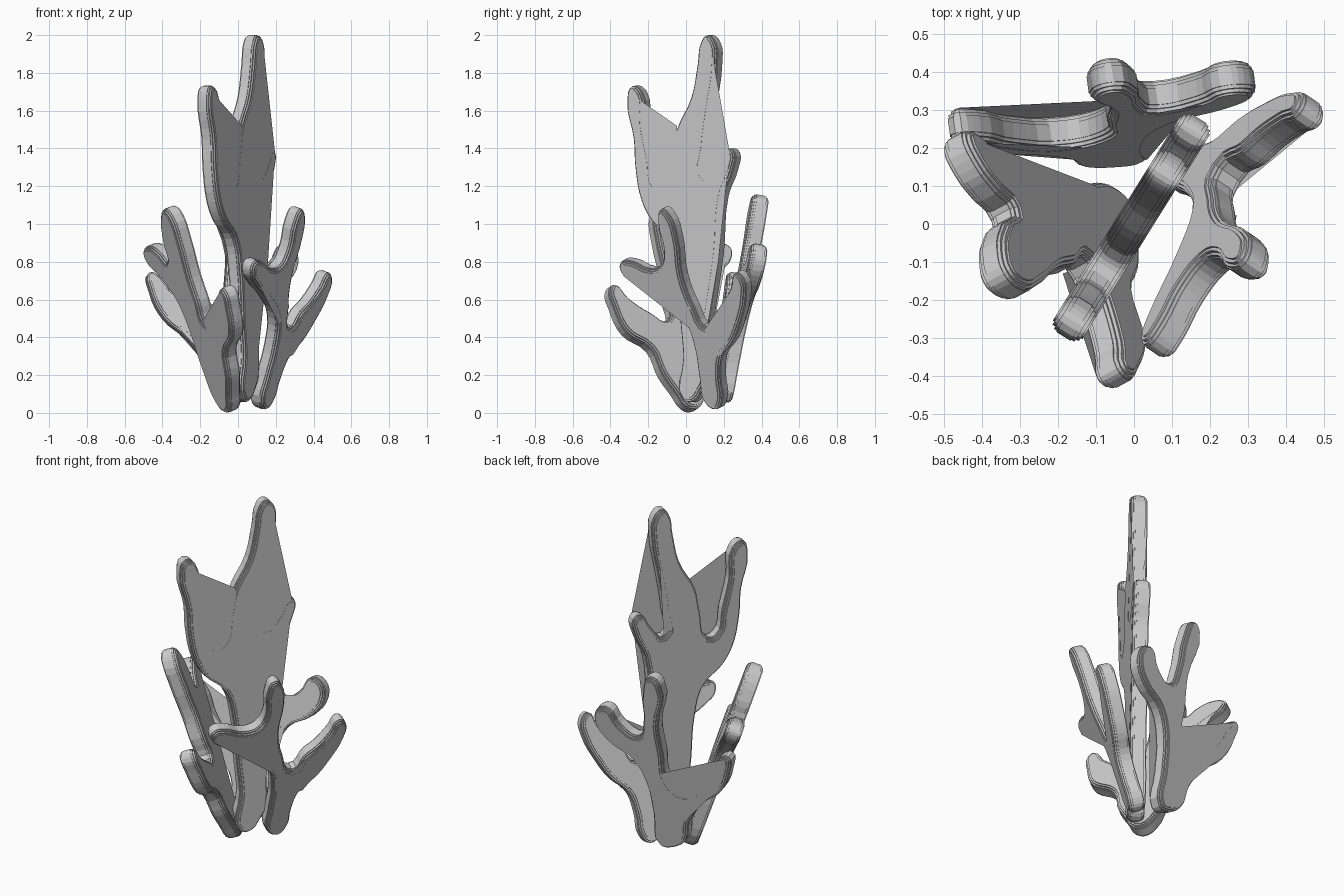
import bpy
from mathutils import Matrix, Vector

if "Cube" in bpy.data.objects:
    bpy.data.objects.remove(bpy.data.objects["Cube"])

BEVEL, FLAT = 0.034, 0.012          # stepped rim and half of its flat band
STEPS = [(1, .3), (.9, .3), (.9, .58), (.68, .58), (.68, .85), (.4, .85), (.4, 1)]

# Drawing planes: the (across, up) directions in which an outline is sketched
DIAG = (Vector((.53, .85, 0)), Vector((0, 0, 1)))
SIDE = (Vector((0, 1, 0)), Vector((0, 0, 1)))
FRONT_RIGHT = (Vector((.707, .707, 0)), Vector((-.323, .323, .89)))
BACK_LEFT = (Vector((-.707, -.707, 0)), Vector((.323, -.323, .89)))


def plate(name, view, origin, normal, outline, webs):
    """Branching slab lying in a tilted plane, plus flat webs between branches."""
    n, o = Vector(normal).normalized(), Vector(origin)
    u = Vector((0, 0, 1)).cross(n).normalized()
    v = n.cross(u)
    solve = Matrix((view[0], view[1], n)).inverted()
    frame = Matrix((u, v, n)).transposed().to_4x4()
    frame.translation = o

    def local(p):
        d = solve @ Vector((p[0], p[1], n.dot(o))) - o
        return Vector((d.dot(u), d.dot(v), 0))

    pts = [local(p) for p in outline]
    area = sum(a.x * b.y - b.x * a.y for a, b in zip(pts, pts[1:] + pts[:1]))
    if area < 0:
        pts.reverse()
    cu = bpy.data.curves.new(name, 'CURVE')
    cu.dimensions, cu.fill_mode = '2D', 'BOTH'
    cu.extrude, cu.bevel_depth = FLAT, BEVEL
    # Terraced rim profile
    cu.bevel_mode = 'PROFILE'
    for x, y in STEPS:
        cu.bevel_profile.points.add(x, y)
    for p in cu.bevel_profile.points:
        p.handle_type_1 = p.handle_type_2 = 'VECTOR'
    cu.bevel_profile.update()
    cu.bevel_resolution = len(STEPS)
    cu.offset = -BEVEL
    cu.resolution_u = 4
    sp = cu.splines.new('BEZIER')
    sp.bezier_points.add(len(pts) - 1)
    sp.use_cyclic_u = True
    for bp, p in zip(sp.bezier_points, pts):
        bp.co = p
        bp.handle_left_type = bp.handle_right_type = 'AUTO'
    tmp = bpy.data.objects.new(name, cu)
    bpy.context.collection.objects.link(tmp)
    bpy.context.view_layer.update()
    me = bpy.data.meshes.new_from_object(tmp)
    bpy.data.objects.remove(tmp)
    for f in me.polygons:
        f.use_smooth = False
    ob = bpy.data.objects.new(name, me)
    ob.matrix_world = frame
    bpy.context.collection.objects.link(ob)

    # Thin webs stretched across the face of the slab
    verts, faces = [], []
    for side, poly in webs:
        faces.append(list(range(len(verts), len(verts) + len(poly))))
        for p in poly:
            q = local(p)
            q.z = side * (BEVEL + FLAT - .001)
            verts.append(q)
    wm = bpy.data.meshes.new(name + "_web")
    wm.from_pydata(verts, [], faces)
    web = bpy.data.objects.new(name + "_web", wm)
    web.matrix_world = frame
    bpy.context.collection.objects.link(web)


# Tall central slab
plate("tall_coral", DIAG, (.03, .05, .08), (.85, -.53, 0), [
    (0, .07), (0, .3), (-.02, .5), (-.04, .75), (-.09, .92), (-.2, 1.02),
    (-.26, 1.12), (-.3, 1.3), (-.31, 1.45), (-.35, 1.65), (-.32, 1.73),
    (-.26, 1.7), (-.24, 1.52), (-.2, 1.35), (-.16, 1.2), (-.11, 1.2),
    (-.07, 1.35), (-.04, 1.5), (.05, 1.67), (.09, 1.85), (.11, 1.96),
    (.15, 2), (.2, 1.96), (.21, 1.85), (.17, 1.6), (.14, 1.4), (.14, 1.25),
    (.22, 1.32), (.28, 1.4), (.32, 1.38), (.31, 1.29), (.25, 1.15),
    (.22, .85), (.16, .5), (.09, .08)],
    [(1, [(-.3, 1.68), (-.03, 1.52), (-.02, 1.1), (-.24, 1.15)]),
     (1, [(.18, 1.96), (.3, 1.38), (.24, 1.2), (.06, 1.1), (.08, 1.6)]),
     (1, [(.3, 1.38), (.23, .8), (.09, .1), (.05, .5), (.1, 1.1)]),
     (-1, [(.18, 1.8), (.15, 1.26), (.08, 1.3)])])

# Right slab
plate("right_coral", FRONT_RIGHT, (.12, .17, .03), (.184, -.125, -.067), [
    (.15, .06), (.15, .17), (.16, .28), (.13, .39), (.01, .46), (-.14, .51),
    (-.2, .55), (-.19, .59), (-.12, .6), (-.02, .58), (.06, .6), (.1, .67),
    (.1, .77), (.14, .83), (.18, .81), (.2, .72), (.18, .57), (.21, .45),
    (.27, .37), (.34, .44), (.4, .48), (.47, .55), (.52, .61), (.56, .59),
    (.55, .52), (.48, .41), (.41, .33), (.32, .26), (.28, .17), (.26, .08),
    (.21, .04)],
    [(1, [(.54, .59), (.25, .36), (.25, .25), (.33, .27), (.46, .41)]),
     (1, [(-.18, .54), (.17, .36), (.2, .45), (.1, .56)])])

# Left slab
plate("left_coral", SIDE, (-.04, .03, .02), (-.356, -.193, -.138), [
    (-.02, .03), (.03, .01), (.08, .05), (.09, .25), (.07, .45), (.08, .6),
    (.16, .73), (.23, .81), (.22, .87), (.14, .89), (.07, .85), (.03, .81),
    (-.01, .92), (-.08, 1.05), (-.14, 1.09), (-.18, 1.05), (-.17, .9),
    (-.13, .72), (-.12, .6), (-.11, .48), (-.2, .52), (-.32, .6), (-.39, .67),
    (-.42, .64), (-.4, .56), (-.33, .42), (-.2, .33), (-.14, .2), (-.07, .1)],
    [(-1, [(.2, .84), (.08, .2), (.0, .2), (-.05, .7)]),
     (1, [(-.38, .65), (-.11, .5), (-.1, .4), (-.2, .35)])])

# Back slab
plate("back_coral", BACK_LEFT, (-.08, .18, .03), (-.0325, .24, -.0455), [
    (-.15, 0), (-.19, .17), (-.23, .33), (-.3, .46), (-.42, .57),
    (-.49, .68), (-.48, .745), (-.43, .74), (-.37, .65), (-.28, .58),
    (-.26, .65), (-.27, .8), (-.24, .88), (-.19, .83), (-.19, .62),
    (-.16, .47), (-.13, .33), (-.05, .25), (.05, .31), (.1, .41),
    (.15, .42), (.16, .34), (.12, .24), (.04, .19), (-.02, .1),
    (-.03, .01), (-.09, -.02)],
    [(1, [(.14, .42), (-.16, .38), (-.18, .2), (-.03, .12), (.1, .25)]),
     (-1, [(.14, .41), (-.14, .2), (-.03, .12), (.1, .25)]),
     (-1, [(-.47, .69), (-.3, .46), (-.17, .05), (-.15, .3), (-.25, .57)])])
